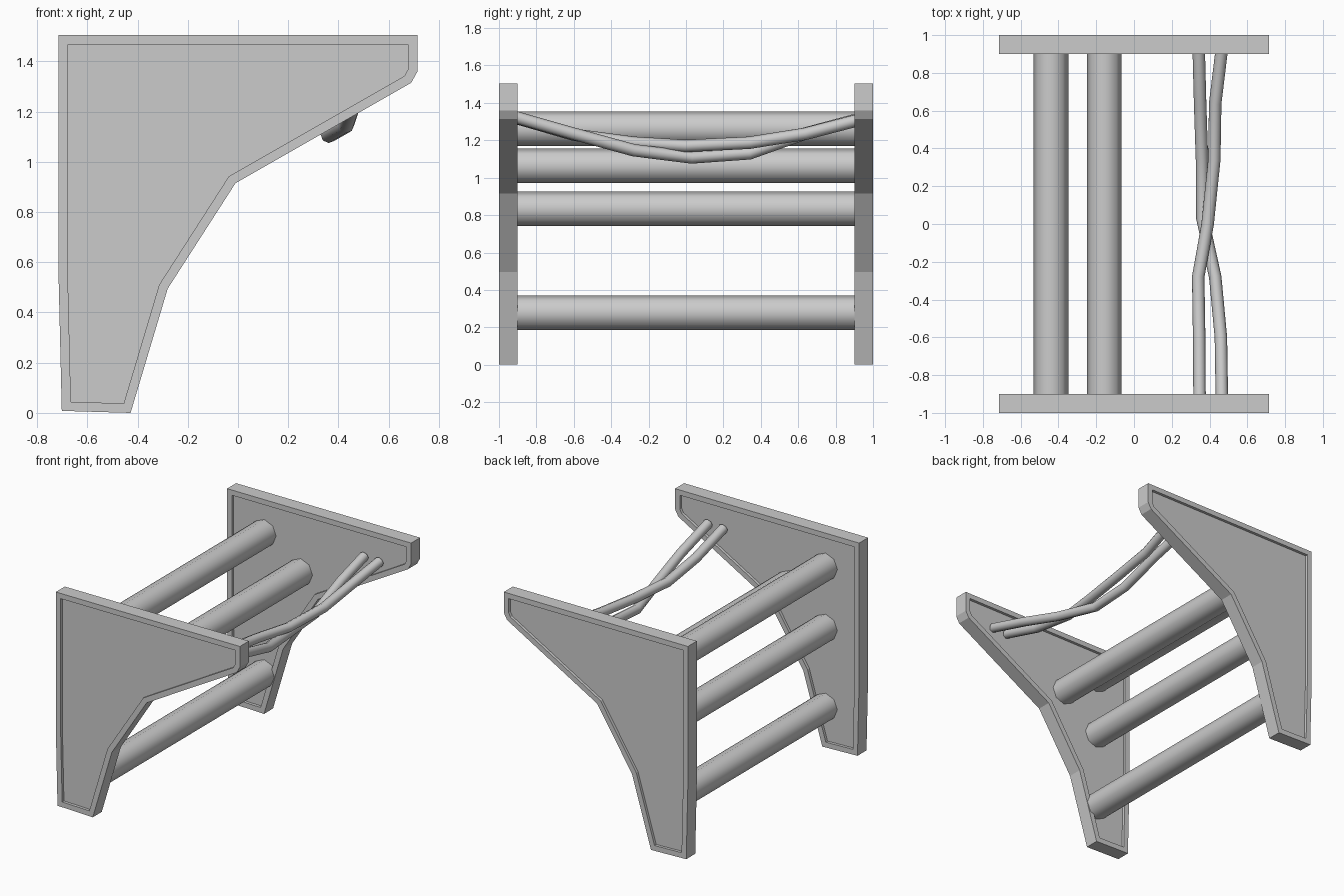
import bpy, bmesh
from math import pi
from mathutils import Vector, Matrix

if "Cube" in bpy.data.objects:
    bpy.data.objects.remove(bpy.data.objects["Cube"])

# x,z outline of a side panel
OUTLINE = [(-0.715, 1.505), (-0.715, 0.55), (-0.702, 0.008), (-0.428, 0.0), (-0.28, 0.495),
           (-0.01, 0.915), (0.69, 1.315), (0.715, 1.36), (0.715, 1.505)]


def finish(bm, name, smooth=False):
    bmesh.ops.recalc_face_normals(bm, faces=bm.faces)
    for f in bm.faces:
        f.smooth = smooth and len(f.verts) == 4
    me = bpy.data.meshes.new(name)
    bm.to_mesh(me)
    bm.free()
    ob = bpy.data.objects.new(name, me)
    bpy.context.collection.objects.link(ob)
    return ob


def side_panel(name, y0, y1):
    bm = bmesh.new()
    face = bm.faces.new([bm.verts.new((x, y0, z)) for x, z in OUTLINE])
    ext = bmesh.ops.extrude_face_region(bm, geom=[face], use_keep_orig=True)
    verts = [g for g in ext["geom"] if isinstance(g, bmesh.types.BMVert)]
    bmesh.ops.translate(bm, verts=verts, vec=(0, y1 - y0, 0))
    bmesh.ops.recalc_face_normals(bm, faces=bm.faces)
    # raised rim with a shallow recess on both faces
    for f in [f for f in bm.faces if len(f.verts) == len(OUTLINE)]:
        bmesh.ops.inset_region(bm, faces=[f], thickness=0.037, use_even_offset=True)
        n = f.normal.copy()
        bmesh.ops.inset_region(bm, faces=[f], thickness=0.0)
        bmesh.ops.translate(bm, verts=f.verts[:], vec=n * -0.02)
    return finish(bm, name)


def crossbar(name, x, z, r=0.092, half=0.93):
    bm = bmesh.new()
    bmesh.ops.create_cone(bm, cap_ends=True, segments=8, radius1=r, radius2=r, depth=2 * half,
                          matrix=Matrix.Translation((x, 0, z)) @ Matrix.Rotation(pi / 2, 4, 'X'))
    return finish(bm, name, True)


def rope(name, pts, r=0.033, sides=8):
    cu = bpy.data.curves.new(name, 'CURVE')
    cu.dimensions = '3D'
    cu.bevel_depth = r
    cu.bevel_resolution = 2
    cu.use_fill_caps = True
    sp = cu.splines.new('POLY')
    sp.points.add(len(pts) - 1)
    for p, co in zip(sp.points, pts):
        p.co = (*co, 1)
    sp.use_smooth = True
    ob = bpy.data.objects.new(name, cu)
    bpy.context.collection.objects.link(ob)
    return ob


# side panels
side_panel("front_side_panel", -1.0, -0.9)
side_panel("back_side_panel", 0.9, 1.0)

# octagonal crossbars
for name, x, z in [("top_bar", -0.44, 1.262), ("inner_bar", -0.157, 1.063),
                   ("middle_bar", -0.44, 0.833), ("lower_bar", -0.44, 0.278)]:
    crossbar(name, x, z)

# two sagging, crossing ropes
rope("lower_rope", [(0.465, -0.91, 1.323), (0.46, -0.6, 1.235), (0.43, -0.28, 1.147),
                    (0.362, 0.03, 1.108), (0.36, 0.34, 1.13), (0.35, 0.64, 1.237), (0.343, 0.91, 1.31)])
rope("upper_rope", [(0.347, -0.91, 1.32), (0.345, -0.6, 1.23), (0.34, -0.28, 1.187),
                    (0.39, 0.0, 1.17), (0.425, 0.34, 1.187), (0.43, 0.64, 1.235), (0.463, 0.91, 1.305)])
